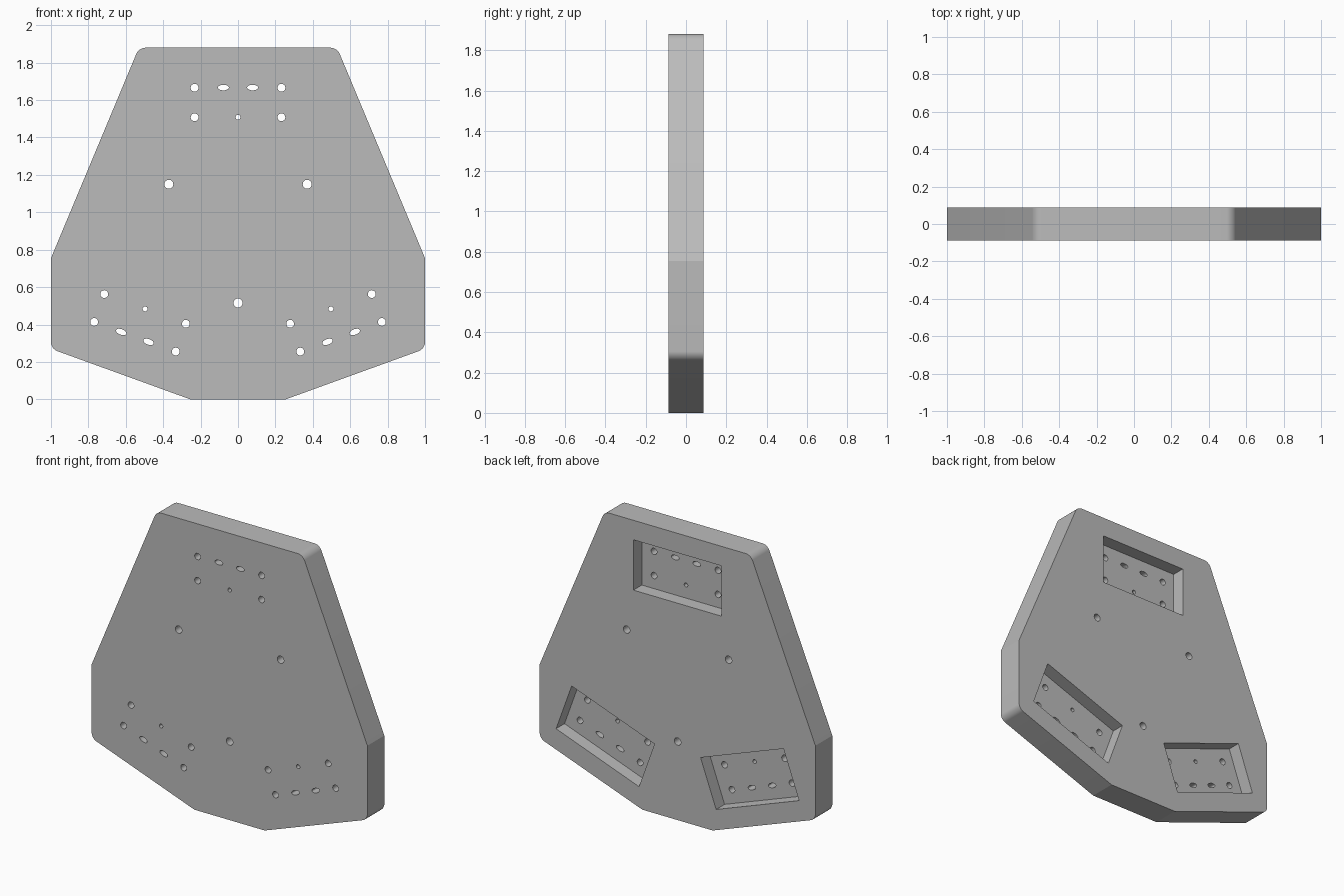
import bpy, bmesh, math
from mathutils import Matrix, Vector

cube = bpy.data.objects.get("Cube")
if cube:
    bpy.data.objects.remove(cube)

THICK = 0.175
HALF = THICK / 2

grey = bpy.data.materials.new("grey")
grey.use_nodes = True
GREY = (0.5, 0.5, 0.5, 1)
grey.diffuse_color = GREY
grey.node_tree.nodes["Principled BSDF"].inputs["Base Color"].default_value = GREY


def add_prism(bm, points, y0, y1):
    """Extrude an x-z outline from y0 to y1."""
    face = bm.faces.new([bm.verts.new((x, y0, z)) for x, z in points])
    out = bmesh.ops.extrude_face_region(bm, geom=[face])
    moved = [v for v in out["geom"] if isinstance(v, bmesh.types.BMVert)]
    bmesh.ops.translate(bm, verts=moved, vec=(0, y1 - y0, 0))


def finish(bm, name):
    bmesh.ops.recalc_face_normals(bm, faces=bm.faces[:])
    mesh = bpy.data.meshes.new(name)
    bm.to_mesh(mesh)
    bm.free()
    mesh.materials.append(grey)
    obj = bpy.data.objects.new(name, mesh)
    bpy.context.collection.objects.link(obj)
    return obj


def ellipse(centre, rx, rz, angle=0, sides=24):
    turn = Matrix.Rotation(angle, 2)
    return [Vector(centre) + turn @ Vector((rx * math.cos(a), rz * math.sin(a)))
            for a in (2 * math.pi * i / sides for i in range(sides))]


# Plate outline, with the top and lower side corners rounded
half = [(0.255, 0), (1, 0.27), (1, 0.755), (0.53, 1.88)]
outline = half + [(-x, z) for x, z in reversed(half)]
bm = bmesh.new()
add_prism(bm, outline, -HALF, HALF)


def rounded(edge):
    a, b = (v.co for v in edge.verts)
    return abs(a.y - b.y) > HALF and (a.z > 1.8 or 0.2 < a.z < 0.4)


bmesh.ops.bevel(bm, geom=[e for e in bm.edges if rounded(e)], offset=0.035,
                offset_type='OFFSET', segments=8, profile=0.5, affect='EDGES')
plate = finish(bm, "mounting_plate")

# Three mounts: a rear pocket with its pattern of through holes
pockets, holes = bmesh.new(), bmesh.new()
tilt = math.radians(160)
for centre, angle in [((0, 1.587), 0), ((-0.524, 0.409), tilt), ((0.524, 0.409), -tilt)]:
    turn = Matrix.Rotation(angle, 2)

    def place(x, z):
        return Vector(centre) + turn @ Vector((x, z))

    add_prism(pockets, [place(x, z) for x, z in
                        [(-0.32, -0.165), (0.32, -0.165), (0.32, 0.165), (-0.32, 0.165)]],
              0, THICK)
    for side in (-1, 1):
        for z in (-0.079, 0.079):
            add_prism(holes, ellipse(place(side * 0.232, z), 0.021, 0.021), -THICK, THICK)
        add_prism(holes, ellipse(place(side * 0.078, 0.08), 0.029, 0.015, angle),
                  -THICK, THICK)
    add_prism(holes, ellipse(place(0, -0.079), 0.013, 0.013), -THICK, THICK)

# Three larger holes around the middle
for spot in [(0, 0.515), (-0.37, 1.15), (0.37, 1.15)]:
    add_prism(holes, ellipse(spot, 0.024, 0.024), -THICK, THICK)

# Cut the pockets and holes, then bake the result
cutters = [finish(pockets, "pocket_cutter"), finish(holes, "hole_cutter")]
for cutter in cutters:
    cutter.hide_render = True
    mod = plate.modifiers.new(cutter.name, 'BOOLEAN')
    mod.operation = 'DIFFERENCE'
    mod.solver = 'EXACT'
    mod.object = cutter
graph = bpy.context.evaluated_depsgraph_get()
cut_mesh = bpy.data.meshes.new_from_object(plate.evaluated_get(graph))
plate.modifiers.clear()
plate.data = cut_mesh
for cutter in cutters:
    bpy.data.objects.remove(cutter)

# Smooth the rounded corners and hole walls
for obj in bpy.context.selected_objects:
    obj.select_set(False)
plate.select_set(True)
bpy.context.view_layer.objects.active = plate
bpy.ops.object.shade_smooth_by_angle(angle=math.radians(18))
